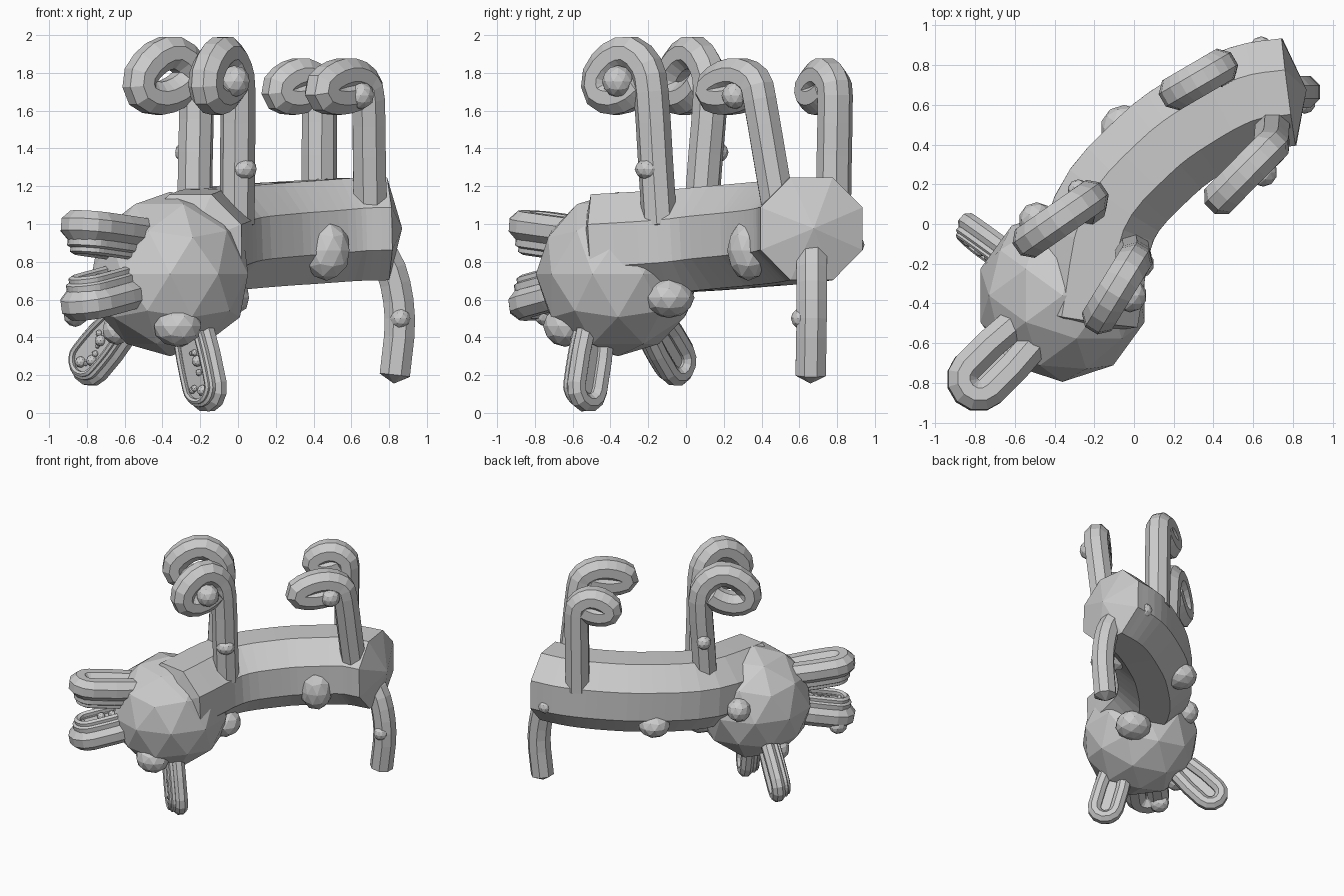
import bpy, bmesh, random
from math import pi, sin, cos
from mathutils import Vector as V

if "Cube" in bpy.data.objects:
    bpy.data.objects.remove(bpy.data.objects["Cube"])

random.seed(4)


def finish(bm, name):
    bmesh.ops.recalc_face_normals(bm, faces=bm.faces)
    me = bpy.data.meshes.new(name)
    bm.to_mesh(me)
    bm.free()
    ob = bpy.data.objects.new(name, me)
    bpy.context.collection.objects.link(ob)
    return ob


def spline(pts, steps):
    """Smooth path through a few points."""
    p = [V(q) for q in pts]
    p = [2 * p[0] - p[1]] + p + [2 * p[-1] - p[-2]]
    out = []
    for i in range(1, len(p) - 2):
        a, b, c, d = p[i - 1:i + 3]
        for k in range(steps):
            t = k / steps
            out.append(0.5 * (2 * b + (c - a) * t + (2 * a - 5 * b + 4 * c - d) * t * t
                              + (3 * b - a - 3 * c + d) * t ** 3))
    return out + [p[-2]]


def tube(name, pts, radius, ref, sides=8, steps=2, tip=0.03, roll=0.5):
    """Faceted tube along a path with shallow pointed ends."""
    path = spline(pts, steps)
    bm = bmesh.new()
    rings = []
    n = len(path)
    for i, p in enumerate(path):
        t = (path[min(i + 1, n - 1)] - path[max(i - 1, 0)]).normalized()
        side = V(ref).cross(t).normalized()
        up = t.cross(side)
        ang = [2 * pi * (k + roll) / sides for k in range(sides)]
        rings.append([bm.verts.new(p + radius * (side * cos(a) + up * sin(a))) for a in ang])
        if i in (0, n - 1):
            apex = bm.verts.new(p + t * (tip if i else -tip))
            for k in range(sides):
                bm.faces.new((rings[-1][k], rings[-1][(k + 1) % sides], apex))
    for a, b in zip(rings, rings[1:]):
        for k in range(sides):
            j = (k + 1) % sides
            bm.faces.new((a[k], a[j], b[j], b[k]))
    return finish(bm, name)


def ball(name, loc, r, sub=1, scale=(1, 1, 1)):
    bm = bmesh.new()
    bmesh.ops.create_icosphere(bm, subdivisions=sub, radius=r)
    bmesh.ops.scale(bm, verts=bm.verts, vec=V(scale))
    bmesh.ops.translate(bm, verts=bm.verts, vec=V(loc))
    return finish(bm, name)


def pad(name, base, tip, normal, half, rim):
    """U-shaped rim with stepped inner lips around a plate; beads sit on the normal side."""
    base, tip, nrm = V(base), V(tip), V(normal)
    ax = (tip - base).normalized()
    nrm = (nrm - ax * nrm.dot(ax)).normalized()
    w = ax.cross(nrm)
    length = (tip - base).length

    def outline(h, end):
        c = end - h
        flat = [(-h * 0.85, 0), (-h, c * 0.5)]
        flat += [(-h * cos(a), c + h * sin(a)) for a in [pi * k / 6 for k in range(7)]]
        flat += [(h, c * 0.5), (h * 0.85, 0)]
        return flat

    def place(flat, off):
        return [base + w * a + ax * b + nrm * off for a, b in flat]

    h, end = half - rim, length - rim
    tube(name + "_rim", place(outline(h, end), -rim * 0.2), rim, nrm, 8, 1, 0.01)
    tube(name + "_inner_rim", place(outline(h * 1.1, end), rim * 0.85), rim * 0.42, nrm, 6, 2, 0.01)
    tube(name + "_lip", place(outline(h * 1.0, end - 0.01), rim * 1.3), rim * 0.3, nrm, 6, 2, 0.01)
    bm = bmesh.new()
    f = bm.faces.new([bm.verts.new(p) for p in place(outline(h, end), -0.015)])
    ext = bmesh.ops.extrude_face_region(bm, geom=[f])
    bmesh.ops.translate(bm, vec=nrm * (0.015 + rim),
                        verts=[v for v in ext["geom"] if isinstance(v, bmesh.types.BMVert)])
    finish(bm, name + "_plate")
    for i in range(9):
        a, b = random.uniform(-0.6, 0.6) * h, random.uniform(0.3, 0.9) * end
        ball(name + "_bead", base + w * a + ax * b + nrm * rim * 1.05,
             random.choice((0.012, 0.018, 0.03)), 2)


# Body: bent octagonal tube
tube("body", [(-.25, -.47, .885), (-.15, .03, .915), (.11, .34, .94), (.34, .51, .955),
              (.57, .63, .97), (.78, .665, .975)], .295, (0, 0, 1), 8, 4, .09)

# Head
ball("head", (-.36, -.36, .735), .435, 2)

# Legs pointing up, each ending in a curl: base, upper point, curl direction, curl size, top height
legs = [((-.23, .08, 1.05), (-.22, .13, 1.7), (-.82, -.57), .37, 1.905),
        ((-.005, -.14, 1.0), (0, -.185, 1.7), (-.52, -.85), .33, 1.905),
        ((.43, .78, 1.05), (.43, .79, 1.68), (-.86, -.5), .25, 1.79),
        ((.7, .49, 1.08), (.69, .39, 1.66), (-.7, -.71), .36, 1.79)]
for b, u, d, size, top in legs:
    d = V((d[0], d[1], 0)).normalized()
    u = V(u)
    low = 1.665
    pts = [V(b), V(b).lerp(u, .5), u]
    for s, k in ((.1, .68), (.38, 1), (.7, .9), (.97, .5), (.94, .12), (.66, 0), (.38, .12), (.2, .3)):
        q = u + d * s * size
        q.z = low + k * (top - low)
        pts.append(q)
    tube("leg", pts, .094, d.cross(V((0, 0, 1))), 8, 2, .03)

# Tail
tube("tail", [(.70, .665, .92), (.81, .665, .76), (.857, .665, .5), (.83, .66, .2)],
     .087, (0, 1, 0), 8, 3, .045)

# Ears and jaws
front = (-.7, -.7, 0)
pad("right_ear", (-.24, -.48, .46), (-.145, -.55, .005), front, .135, .052)
pad("left_ear", (-.62, -.17, .47), (-.86, .0, .18), front, .135, .052)
pad("upper_jaw", (-.55, -.55, .935), (-.9, -.9, .985), (0, 0, -1), .168, .084)
pad("lower_jaw", (-.55, -.55, .665), (-.9, -.9, .57), (0, 0, 1), .168, .084)

# Faceted bumps on the head, body and limbs, partly sunk in: x, y, z, radius, scale
for x, y, z, r, sc in [(-.32, -.64, .46, .13, (1, .9, .85)), (-.07, -.09, .61, .135, (1, 1, .8)),
                       (-.49, .02, .83, .09, (1, 1, 1)), (-.86, -.73, .52, .065, (1, 1.2, 1)),
                       (-.64, -.28, .44, .08, (1, 1, 1)), (.47, .33, .86, .14, (.9, .8, 1.15)),
                       (-.05, .48, .77, .12, (1, 1, .8)), (.64, .89, .89, .055, (1, 1, 1)),
                       (.03, -.2, 1.29, .065, (1.1, 1.1, .9)), (-.28, .17, 1.38, .055, (1, 1, 1)),
                       (-.02, -.36, 1.755, .085, (1, 1, 1)), (.65, .26, 1.68, .072, (1, 1, 1)),
                       (.86, .61, .5, .055, (1, 1, 1))]:
    ball("bump", (x, y, z), r, 2, sc)
